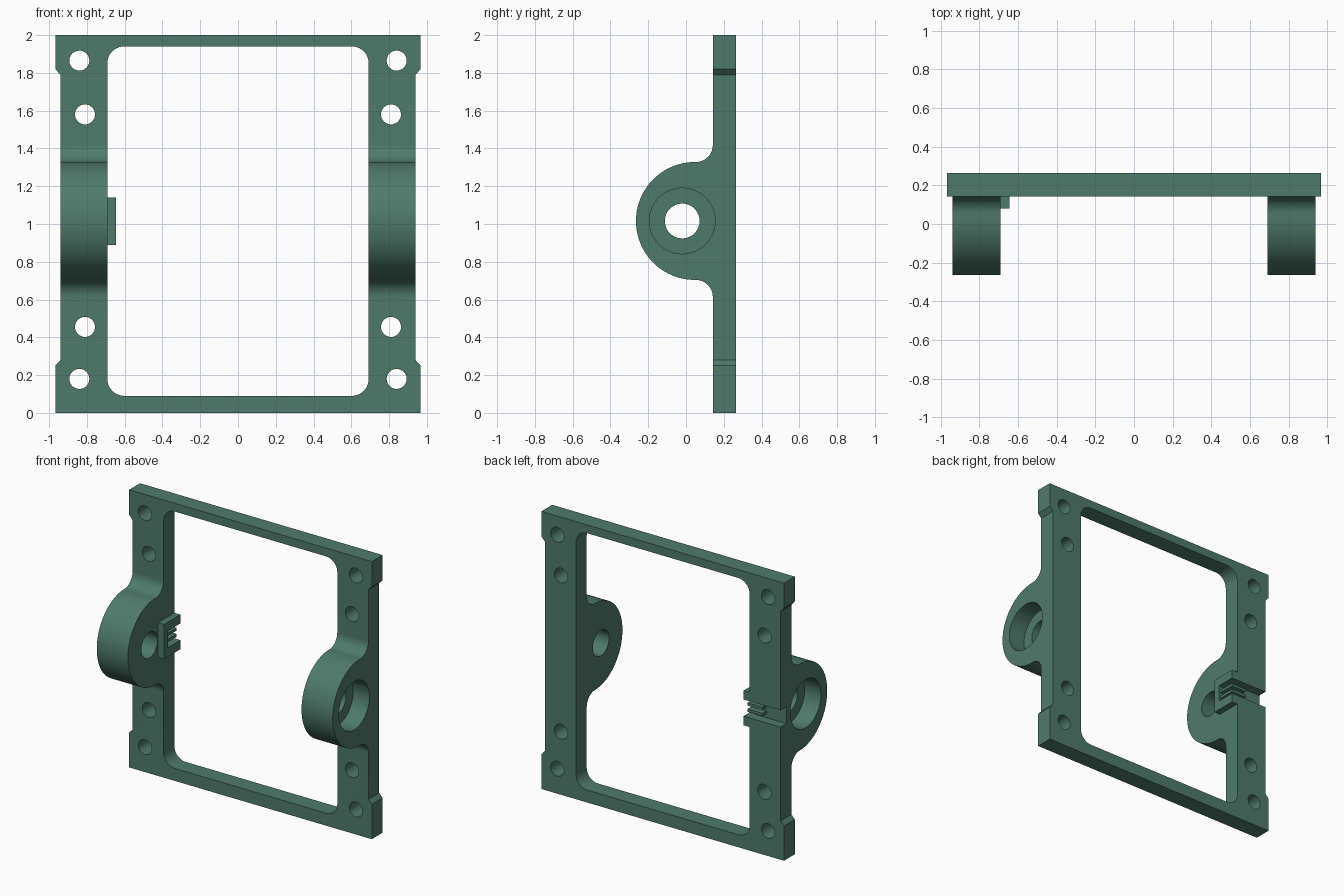
import bpy, bmesh, math
from mathutils import Vector

if "Cube" in bpy.data.objects:
    bpy.data.objects.remove(bpy.data.objects["Cube"])

mat = bpy.data.materials.new("muted_green")
mat.diffuse_color = (0.078, 0.195, 0.150, 1)
mat.use_nodes = True
mat.node_tree.nodes["Principled BSDF"].inputs["Base Color"].default_value = mat.diffuse_color

FRONT, BACK = 0.142, 0.265     # plate thickness along y
MID = 1.016                    # height of the bearing axis
INNER, OUTER, EDGE = 0.692, 0.94, 0.967


def arc(cx, cy, r, a0, a1, n):
    """Points along an arc, angles in degrees."""
    return [(cx + r * math.cos(math.radians(a0 + (a1 - a0) * i / n)),
             cy + r * math.sin(math.radians(a0 + (a1 - a0) * i / n))) for i in range(n + 1)]


def prism(name, pts, axis, lo, hi):
    """Extrude a profile: axis 'y' uses (x, z) points, axis 'x' uses (y, z) points."""
    bm = bmesh.new()
    place = (lambda p: Vector((p[0], lo, p[1]))) if axis == 'y' else (lambda p: Vector((lo, p[0], p[1])))
    step = Vector((0, hi - lo, 0)) if axis == 'y' else Vector((hi - lo, 0, 0))
    face = bm.faces.new([bm.verts.new(place(p)) for p in pts])
    new = bmesh.ops.extrude_face_region(bm, geom=[face])['geom']
    bmesh.ops.translate(bm, vec=step, verts=[g for g in new if isinstance(g, bmesh.types.BMVert)])
    bmesh.ops.recalc_face_normals(bm, faces=bm.faces)
    me = bpy.data.meshes.new(name)
    bm.to_mesh(me)
    bm.free()
    me.materials.append(mat)
    ob = bpy.data.objects.new(name, me)
    bpy.context.collection.objects.link(ob)
    return ob


def box(name, x0, x1, y0, y1, z0, z1):
    return prism(name, [(x0, z0), (x1, z0), (x1, z1), (x0, z1)], 'y', y0, y1)


def rod(axis, u, v, r, lo, hi, n=48):
    return prism("cutter", arc(u, v, r, 0, 360, n)[:-1], axis, lo, hi)


def combine(target, tool, op='DIFFERENCE'):
    mod = target.modifiers.new(op, 'BOOLEAN')
    mod.operation, mod.solver, mod.object = op, 'EXACT', tool
    bpy.context.view_layer.objects.active = target
    bpy.ops.object.modifier_apply(modifier=mod.name)
    bpy.data.objects.remove(tool)


# Plate outline with shallow chamfered recesses on both sides
right = [(EDGE, 0), (EDGE, 0.25), (OUTER, 0.28), (OUTER, 1.79), (EDGE, 1.82), (EDGE, 2)]
frame = prism("mounting_frame", right + [(-x, z) for x, z in reversed(right)], 'y', FRONT, BACK)

# Rounded window
r, z0, z1 = 0.09, 0.09, 1.94
window = []
for cx, cz, a in ((INNER - r, z0 + r, -90), (INNER - r, z1 - r, 0),
                  (r - INNER, z1 - r, 90), (r - INNER, z0 + r, 180)):
    window += arc(cx, cz, r, a, a + 90, 10)
combine(frame, prism("cutter", window, 'y', 0, 0.5))

# Bearing lugs: half-round nose with fillets running into the legs
R, f = 0.312, 0.09
cy = BACK * -1 + R
lug = ([(0.2, MID + R + f)] + arc(FRONT - f, MID + R + f, f, 0, -90, 10)
       + arc(cy, MID, R, 90, 270, 40)
       + arc(FRONT - f, MID - R - f, f, 90, 0, 10) + [(0.2, MID - R - f)])
for s in (-1, 1):
    combine(frame, prism("lug", lug, 'x', s * INNER, s * OUTER), 'UNION')
    # Shaft hole and the wider bearing seat open to the outside
    combine(frame, rod('x', -0.02, MID, 0.092, s * 0.6, s * 1.0))
    combine(frame, rod('x', -0.02, MID, 0.174, s * 0.81, s * 1.0, 64))
    # Screw holes
    for x, z in ((0.84, 0.18), (0.81, 0.455), (0.81, 1.58), (0.84, 1.865)):
        combine(frame, rod('y', s * x, z, 0.053, 0, 0.5, 32))

# Cable groove across the back of one leg
G0, G1 = MID - 0.06, MID + 0.06
combine(frame, box("cutter", -1.0, -0.6, 0.2, 0.4, G0, G1))

# Clip bracket on the inner side of that leg, open to the back
bracket = box("clip_bracket", -INNER, -0.645, 0.08, BACK, 0.89, 1.14)
combine(bracket, box("cutter", -0.8, -0.6, 0.125, 0.4, G0, G1))

# Thin gripping ribs in the groove
ribs = [box("grip_rib", -0.78, -0.692, 0.2, 0.245, z - 0.01, z + 0.01) for z in (MID - 0.022, MID + 0.022)]
ribs += [box("grip_rib_end", -0.692, -0.66, 0.125, 0.245, z - 0.01, z + 0.01) for z in (MID - 0.022, MID + 0.022)]

# Smooth the round surfaces, keep edges crisp
bpy.ops.object.select_all(action='DESELECT')
frame.select_set(True)
bpy.context.view_layer.objects.active = frame
bpy.ops.object.shade_smooth_by_angle(angle=math.radians(30))
